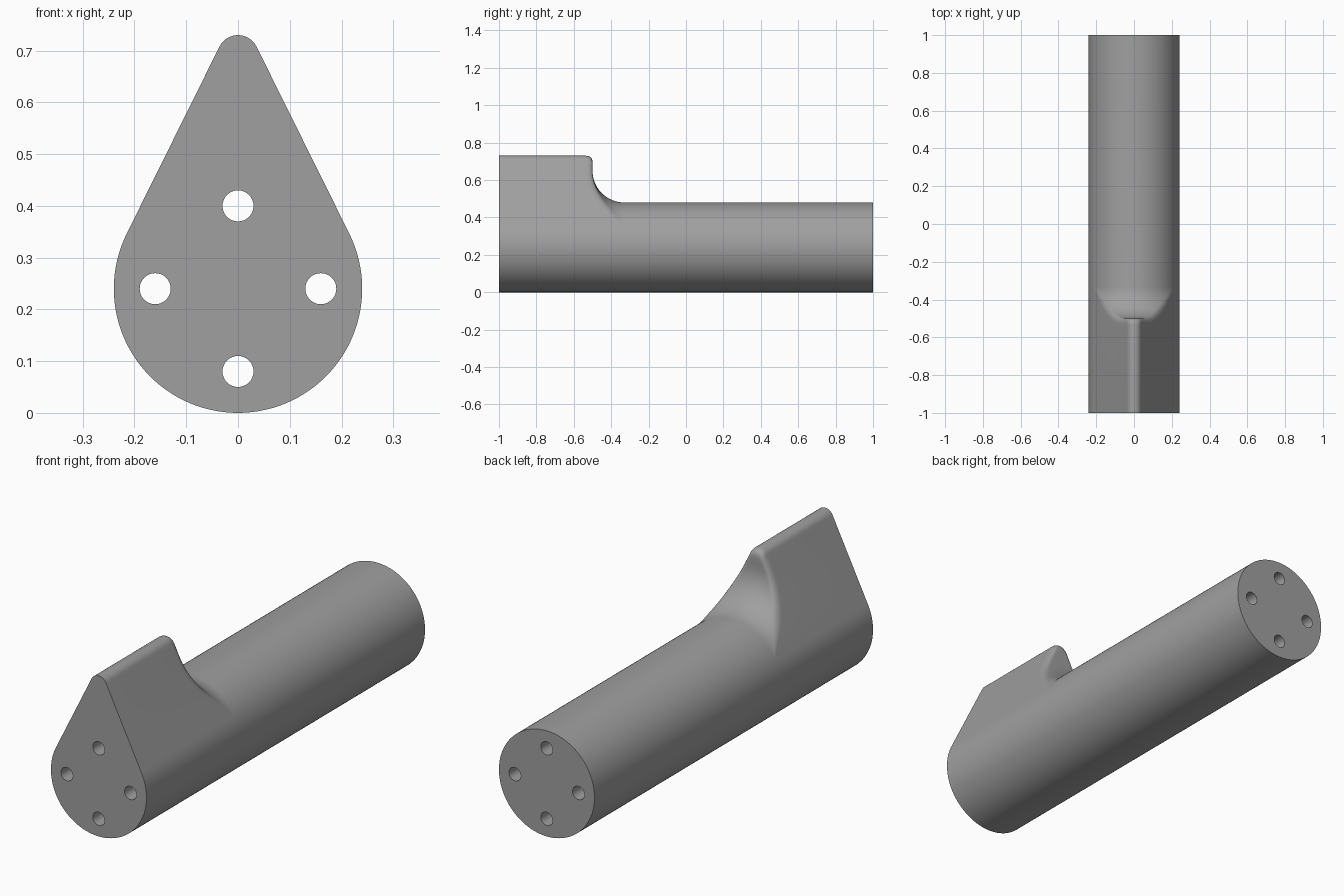
import bpy, bmesh, math

if "Cube" in bpy.data.objects:
    bpy.data.objects.remove(bpy.data.objects["Cube"])

R, AXIS_Z = 0.24, 0.24            # round body
TIP_R, TIP_H = 0.04, 0.45         # fin tip radius, tip centre above the axis
WALL_Y, FILLET = -0.50, 0.17      # back of the fin and its fillet to the body
ARC_LEN = FILLET * math.pi / 2
ANG = math.acos((R - TIP_R) / TIP_H)   # tangent angle, measured from straight up

grey = bpy.data.materials.new("grey")
grey.diffuse_color = (0.35, 0.35, 0.35, 1)
grey.use_nodes = True
grey.node_tree.nodes["Principled BSDF"].inputs["Base Color"].default_value = grey.diffuse_color


def teardrop():
    """Closed outline, as (x, height above the axis)."""
    pts = []
    for i in range(17):                               # rounded tip
        a = -ANG + 2 * ANG * i / 16
        pts.append((TIP_R * math.sin(a), TIP_H + TIP_R * math.cos(a)))
    start, end = pts[-1], (R * math.sin(ANG), R * math.cos(ANG))
    flank = [(start[0] + (end[0] - start[0]) * i / 32,
              start[1] + (end[1] - start[1]) * i / 32) for i in range(1, 32)]
    pts += flank
    for i in range(73):                               # round underside
        a = ANG + (2 * math.pi - 2 * ANG) * i / 72
        pts.append((R * math.sin(a), R * math.cos(a)))
    pts += [(-x, h) for x, h in reversed(flank)]
    return pts


def back_path(s):
    """Point (y, radius) along the fin's back wall, then down the fillet."""
    if s < 0:
        return WALL_Y, R + FILLET - s
    a = s / FILLET
    return WALL_Y + FILLET * (1 - math.cos(a)), R + FILLET * (1 - math.sin(a))


def long_profile(top):
    """(y, radius) from front to back for an outline point at radius top."""
    drop = R + FILLET - top
    corner = drop if drop < 0 else FILLET * math.asin(min(1, drop / FILLET))
    if top - R < 1e-6:
        corner = ARC_LEN
    d = min(0.035, 0.3 * (ARC_LEN - corner))
    cy, cr = back_path(corner)
    ey, er = back_path(corner + d)
    out = [(-1, top)]
    for i in range(7):                                # rounded rim
        t = i / 6
        a, b, c = (1 - t) ** 2, 2 * t * (1 - t), t * t
        out.append((a * (cy - d) + b * cy + c * ey, a * top + b * cr + c * er))
    for i in range(1, 17):                            # wall and fillet
        out.append(back_path(corner + d + (ARC_LEN - corner - d) * i / 16))
    return out + [(1, R)]


# Body with fin: lengthwise profiles placed around the teardrop outline
bm = bmesh.new()
columns = []
for x, h in teardrop():
    rad = math.hypot(x, h)
    columns.append([bm.verts.new((x / rad * r, y, AXIS_Z + h / rad * r))
                    for y, r in long_profile(rad)])
for i, col in enumerate(columns):
    nxt = columns[(i + 1) % len(columns)]
    for j in range(len(col) - 1):
        bm.faces.new((col[j], col[j + 1], nxt[j + 1], nxt[j]))
bm.faces.new([c[0] for c in columns])
bm.faces.new([c[-1] for c in reversed(columns)])
bmesh.ops.remove_doubles(bm, verts=bm.verts, dist=1e-5)
bmesh.ops.recalc_face_normals(bm, faces=bm.faces)
mesh = bpy.data.meshes.new("finned_body")
bm.to_mesh(mesh)
bm.free()
body = bpy.data.objects.new("finned_body", mesh)
bpy.context.collection.objects.link(body)
mesh.materials.append(grey)

# Four lengthwise through holes
bm = bmesh.new()
for k in range(4):
    a = k * math.pi / 2
    ring = [[bm.verts.new((0.16 * math.sin(a) + 0.03 * math.cos(t * math.pi / 16), y,
                           AXIS_Z + 0.16 * math.cos(a) + 0.03 * math.sin(t * math.pi / 16)))
             for t in range(32)] for y in (-1.1, 1.1)]
    for t in range(32):
        u = (t + 1) % 32
        bm.faces.new((ring[0][t], ring[0][u], ring[1][u], ring[1][t]))
    bm.faces.new(ring[0])
    bm.faces.new(ring[1])
bmesh.ops.recalc_face_normals(bm, faces=bm.faces)
cut_mesh = bpy.data.meshes.new("hole_cutter")
bm.to_mesh(cut_mesh)
bm.free()
cut_mesh.materials.append(grey)
cutter = bpy.data.objects.new("hole_cutter", cut_mesh)
bpy.context.collection.objects.link(cutter)
cutter.hide_render = True

bpy.context.view_layer.objects.active = body
body.select_set(True)
holes = body.modifiers.new("holes", 'BOOLEAN')
holes.operation = 'DIFFERENCE'
holes.solver = 'EXACT'
holes.object = cutter
bpy.ops.object.modifier_apply(modifier="holes")
bpy.data.objects.remove(cutter)
bpy.ops.object.shade_smooth_by_angle(angle=math.radians(30))
